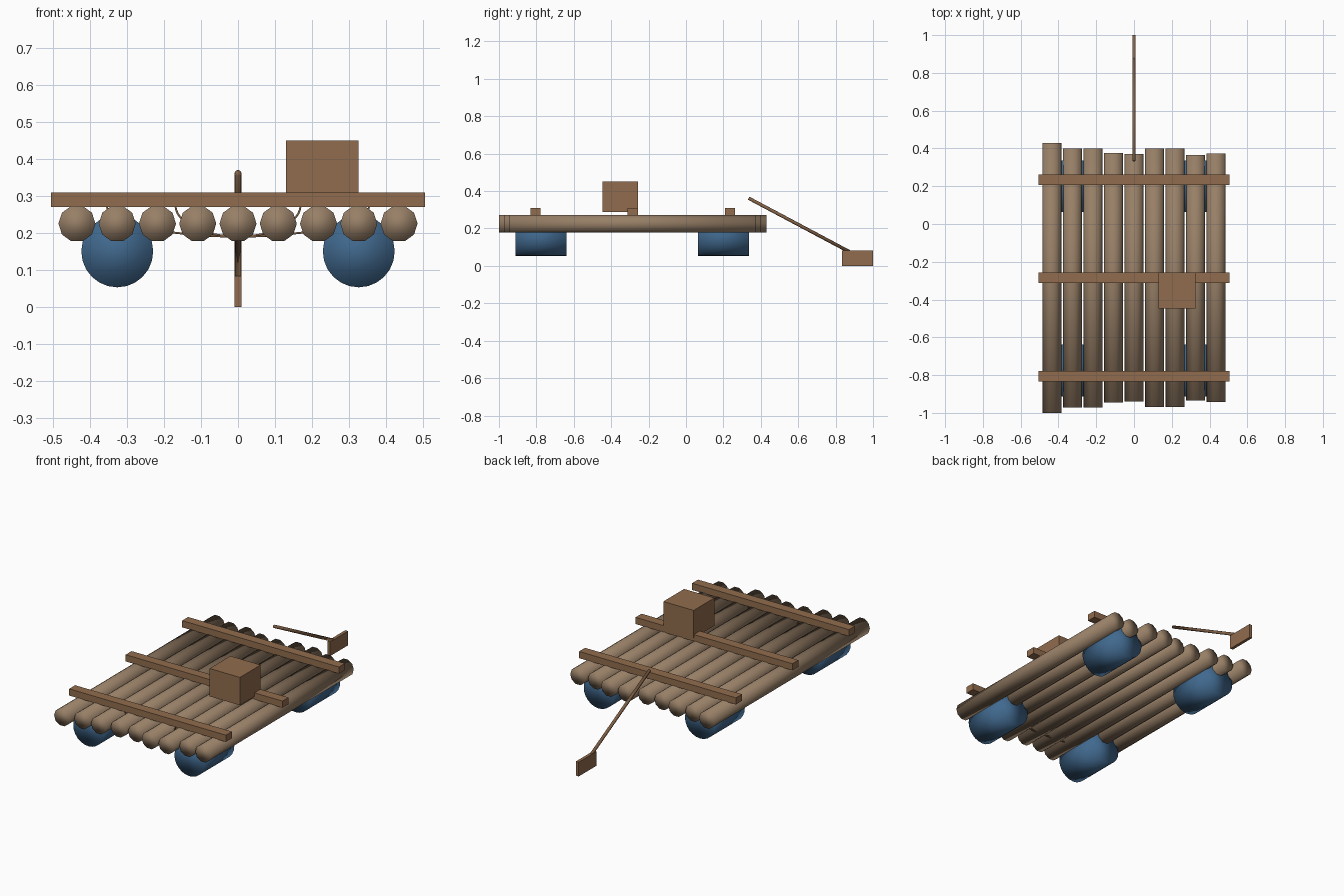
import bpy
import math
from mathutils import Vector

if "Cube" in bpy.data.objects:
    bpy.data.objects.remove(bpy.data.objects["Cube"])


def material(name, rgb):
    m = bpy.data.materials.new(name)
    m.diffuse_color = (*rgb, 1)
    m.use_nodes = True
    m.node_tree.nodes["Principled BSDF"].inputs["Base Color"].default_value = m.diffuse_color
    return m


LOG = material("log_tan", (0.31, 0.212, 0.134))
PLANK = material("plank_brown", (0.28, 0.15, 0.075))
BLUE = material("barrel_blue", (0.052, 0.14, 0.27))
SHAFT = material("shaft_brown", (0.22, 0.118, 0.06))


def box(name, lo, hi, mat):
    lo, hi = Vector(lo), Vector(hi)
    bpy.ops.mesh.primitive_cube_add(size=1, location=(lo + hi) / 2)
    ob = bpy.context.object
    ob.name = name
    ob.scale = hi - lo
    bpy.ops.object.transform_apply(location=False, rotation=False, scale=True)
    ob.data.materials.append(mat)
    return ob


def rod(name, a, b, radius, sides, mat, turn=0.0):
    """Smooth cylinder running from a to b, turned about its own axis."""
    a, b = Vector(a), Vector(b)
    bpy.ops.mesh.primitive_cylinder_add(vertices=sides, radius=radius, depth=(b - a).length)
    ob = bpy.context.object
    ob.name = name
    ob.rotation_euler.z = turn
    bpy.ops.object.transform_apply(location=False, rotation=True, scale=False)
    ob.location = (a + b) / 2
    # x stays level so the flat sides of the logs face straight up
    ob.rotation_euler.x = math.atan2(-(b - a).y, (b - a).z)
    ob.data.materials.append(mat)
    bpy.ops.object.shade_smooth()
    return ob


# Deck of nine logs with uneven lengths
half_lengths = [0.715, 0.686, 0.686, 0.66, 0.655, 0.685, 0.685, 0.65, 0.658]
for i, h in enumerate(half_lengths):
    x = (i - 4) * 0.1087
    rod(f"deck_log_{i + 1}", (x, -0.285 - h, 0.225), (x, -0.285 + h, 0.225),
        0.05, 10, LOG, math.pi / 2)

# Cross beams
for i, y in enumerate((-0.805, -0.285, 0.235)):
    box(f"cross_beam_{i + 1}", (-0.505, y - 0.0275, 0.27), (0.505, y + 0.0275, 0.309), PLANK)

# Floating barrels at the corners
for side, x in (("left", -0.326), ("right", 0.326)):
    for end, y in (("front", -0.775), ("back", 0.2)):
        rod(f"barrel_{end}_{side}", (x, y - 0.137, 0.15), (x, y + 0.137, 0.15),
            0.097, 24, BLUE)

# Crate on the deck
box("crate", (0.13, -0.447, 0.288), (0.325, -0.256, 0.45), PLANK)

# Steering oar
rod("oar_shaft", (0, 0.335, 0.362), (0, 0.875, 0.075), 0.009, 8, SHAFT)
box("oar_blade", (-0.009, 0.835, 0), (0.009, 1.0, 0.083), PLANK)

# Ropes hanging under the front beam between the logs
for name, half_width in (("rope_inner", 0.169), ("rope_outer", 0.355)):
    cu = bpy.data.curves.new(name, 'CURVE')
    cu.dimensions = '3D'
    cu.bevel_depth = 0.003
    cu.bevel_resolution = 1
    sp = cu.splines.new('POLY')
    sp.points.add(24)
    for k, p in enumerate(sp.points):
        t = math.pi * k / 24
        p.co = (-half_width * math.cos(t), -0.805, 0.275 - 0.085 * math.sin(t), 1)
    cu.materials.append(SHAFT)
    bpy.context.collection.objects.link(bpy.data.objects.new(name, cu))
